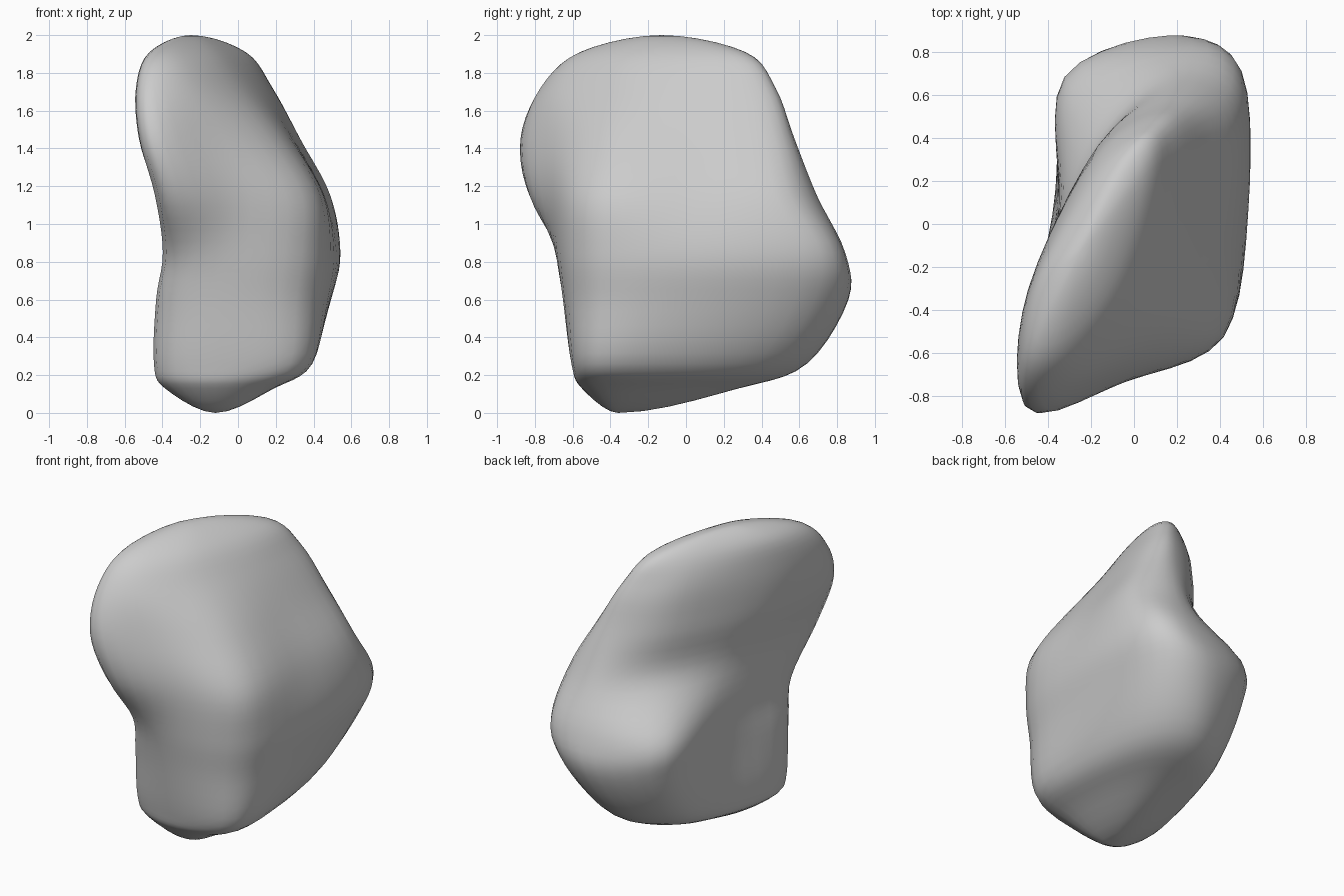
import bpy, bmesh
from mathutils import Vector

cube = bpy.data.objects.get("Cube")
if cube:
    bpy.data.objects.remove(cube, do_unlink=True)

# Outline rings: height, then points from front left round the right side to the left
RINGS = [
    (.13, [(-.37, -.43), (-.12, -.55), (.16, -.47), (.18, -.1), (.1, .2), (-.04, .28), (-.22, .18), (-.35, -.1)]),
    (.26, [(-.43, -.45), (-.1, -.6), (.34, -.53), (.38, -.07), (.28, .46), (.03, .64), (-.28, .45), (-.38, .03)]),
    (.6, [(-.42, -.48), (-.08, -.65), (.38, -.53), (.49, .02), (.43, .68), (.13, .86), (-.31, .65), (-.36, .07)]),
    (.85, [(-.38, -.57), (-.04, -.69), (.41, -.53), (.53, .05), (.5, .71), (.19, .84), (-.31, .66), (-.35, .09)]),
    (1.15, [(-.42, -.79), (-.03, -.73), (.4, -.51), (.46, .05), (.47, .55), (.19, .69), (-.14, .43), (-.36, -.1)]),
    (1.45, [(-.5, -.85), (-.15, -.74), (.22, -.45), (.3, .05), (.32, .47), (.14, .57), (-.17, .36), (-.46, -.25)]),
    (1.72, [(-.52, -.74), (-.27, -.7), (0, -.41), (.14, 0), (.18, .38), (.07, .47), (-.2, .28), (-.49, -.3)]),
    (1.91, [(-.46, -.52), (-.33, -.54), (-.13, -.33), (0, 0), (.04, .25), (-.04, .31), (-.21, .14), (-.43, -.23)]),
]
BOTTOM, TOP = Vector((-.12, -.36, 0)), Vector((-.25, -.13, 2))
STEPS = 5


def spline(a, b, c, d, t):
    """Smooth curve from b to c."""
    return b + (c - a) * (t / 2) + (a * 2 - b * 5 + c * 4 - d) * (t * t / 2) \
        + (b * 3 - a - c * 3 + d) * (t ** 3 / 2)


def smooth_ring(points):
    n = len(points)
    return [spline(points[i - 1], points[i], points[(i + 1) % n], points[(i + 2) % n], s / STEPS)
            for i in range(n) for s in range(STEPS)]


def smooth_column(points):
    """Open curve from pole to pole, mirrored past the ends so the caps are round."""
    low = points[0] * 2 - points[1]
    high = points[-1] * 2 - points[-2]
    low.z, high.z = points[1].z, points[-2].z
    p = [low] + points + [high]
    out = [spline(*p[i:i + 4], s / STEPS) for i in range(len(p) - 3) for s in range(STEPS)]
    return out + [points[-1]]


# Stone body: columns lofted through the rings
rings = [smooth_ring([Vector((x, y, z)) for x, y in pts]) for z, pts in RINGS]
columns = [smooth_column([BOTTOM] + list(col) + [TOP]) for col in zip(*rings)]

bm = bmesh.new()
grid = [[bm.verts.new(p) for p in col] for col in columns]
for i, col in enumerate(grid):
    nxt = grid[(i + 1) % len(grid)]
    for j in range(len(col) - 1):
        bm.faces.new((col[j], nxt[j], nxt[j + 1], col[j + 1]))
bmesh.ops.remove_doubles(bm, verts=bm.verts, dist=.0005)
bmesh.ops.recalc_face_normals(bm, faces=bm.faces)
for f in bm.faces:
    f.smooth = True

mesh = bpy.data.meshes.new("boulder")
bm.to_mesh(mesh)
bm.free()
boulder = bpy.data.objects.new("boulder", mesh)
bpy.context.collection.objects.link(boulder)

# Plain grey stone
stone = bpy.data.materials.new("grey stone")
stone.use_nodes = True
colour = (.6, .6, .6, 1)
stone.diffuse_color = colour
stone.node_tree.nodes["Principled BSDF"].inputs["Base Color"].default_value = colour
mesh.materials.append(stone)
